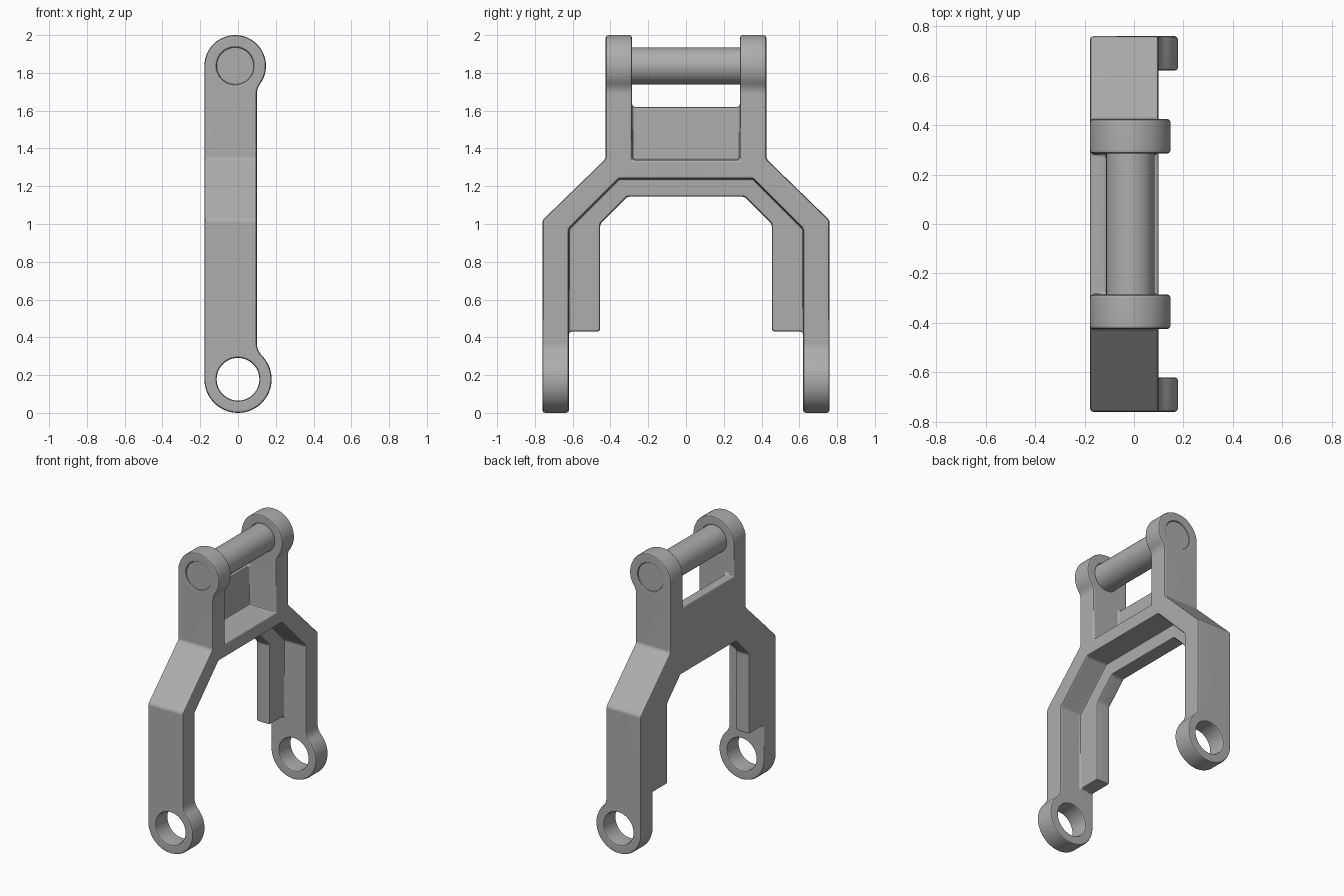
import bpy, bmesh
from math import pi, atan2, sqrt, sin, cos, radians

cube = bpy.data.objects.get("Cube")
if cube:
    bpy.data.objects.remove(cube, do_unlink=True)

metal = bpy.data.materials.new("satin_grey")
metal.use_nodes = True
grey = (0.42, 0.42, 0.42, 1)
metal.diffuse_color = grey
metal.node_tree.nodes["Principled BSDF"].inputs["Base Color"].default_value = grey

BACK, FACE = -0.178, 0.10          # rear and front planes of the bars
LOW = (0.0, 0.178, 0.178)          # lower eye: x, z, radius
TOP = (-0.015, 1.837, 0.163)       # upper eye
FILLET = 0.09


def prism(name, pts, axis, lo, hi):
    """Extrude an (x, z) profile along y or a (y, z) profile along x."""
    place = (lambda p, d: (p[0], d, p[1])) if axis == "y" else (lambda p, d: (d, p[0], p[1]))
    bm = bmesh.new()
    ends = [[bm.verts.new(place(p, d)) for p in pts] for d in (lo, hi)]
    for loop in ends:
        bm.faces.new(loop)
    for i in range(len(pts)):
        j = (i + 1) % len(pts)
        bm.faces.new((ends[0][i], ends[0][j], ends[1][j], ends[1][i]))
    bmesh.ops.recalc_face_normals(bm, faces=bm.faces[:])
    mesh = bpy.data.meshes.new(name)
    bm.to_mesh(mesh)
    bm.free()
    mesh.materials.append(metal)
    obj = bpy.data.objects.new(name, mesh)
    bpy.context.scene.collection.objects.link(obj)
    return obj


def activate(obj):
    bpy.ops.object.select_all(action="DESELECT")
    obj.select_set(True)
    bpy.context.view_layer.objects.active = obj


def combine(obj, tool, operation):
    mod = obj.modifiers.new("cut", "BOOLEAN")
    mod.operation, mod.object, mod.solver = operation, tool, "EXACT"
    activate(obj)
    bpy.ops.object.modifier_apply(modifier=mod.name)
    bpy.data.objects.remove(tool, do_unlink=True)


def arc(cx, cz, r, a0, a1, n):
    return [(cx + r * cos(a0 + (a1 - a0) * i / n), cz + r * sin(a0 + (a1 - a0) * i / n))
            for i in range(n + 1)]


def circle(eye, r):
    return arc(eye[0], eye[1], r, 0, 2 * pi, 64)[:-1]


def mirrored(half):
    return half + [(-y, z) for y, z in reversed(half)]


def blend(eye):
    """Height and angle of the fillet between an eye and the straight bar."""
    dx = FACE + FILLET - eye[0]
    dz = sqrt((eye[2] + FILLET) ** 2 - dx * dx)
    return dz, atan2(dz, dx)


# Side profile: two round eyes joined by a straight bar
dz, a = blend(LOW)
dt, b = blend(TOP)
side = (arc(*LOW, pi, 2 * pi + a, 44)
        + arc(FACE + FILLET, LOW[1] + dz, FILLET, a + pi, pi, 8)[1:]
        + arc(FACE + FILLET, TOP[1] - dt, FILLET, pi, pi - b, 8)
        + arc(*TOP, -b, pi, 44)[1:])
frame = prism("fork_frame", side, "y", -1, 1)

# Stepped outer outline
outline = mirrored([(0.425, 2.2), (0.425, 1.345), (0.76, 1.02), (0.76, -0.2)])
combine(frame, prism("outline", outline, "x", -1, 1), "INTERSECT")

# Wide arch in front, leaving a thin flange at the rear down to its lower end
arch = prism("arch_cut", mirrored([(0.62, -0.3), (0.62, 0.975), (0.355, 1.24)]), "x", -0.9, 0.9)
step = [(-0.07, 2), (0.6, 2), (0.6, -0.2), (-0.6, -0.2), (-0.6, 0.43), (-0.07, 0.43)]
combine(arch, prism("arch_step", step, "y", -1, 1), "INTERSECT")
combine(frame, arch, "DIFFERENCE")

# Narrow arch through the flange
inner = mirrored([(0.455, -0.3), (0.455, 1.0), (0.31, 1.145)])
combine(frame, prism("flange_cut", inner, "x", -1, 1), "DIFFERENCE")

# Window between the cheeks with a thin rear panel
window = [(-0.11, 1.34), (0.6, 1.34), (0.6, 2.3), (-0.6, 2.3), (-0.6, 1.62), (-0.11, 1.62)]
combine(frame, prism("window_cut", window, "y", -0.285, 0.285), "DIFFERENCE")

# Bores in the eyes
for eye, radius in ((LOW, 0.113), (TOP, 0.097)):
    combine(frame, prism("bore", circle(eye, radius), "y", -1, 1), "DIFFERENCE")

# Softened edges
bevel = frame.modifiers.new("soft_edges", "BEVEL")
bevel.width, bevel.segments = 0.014, 2
bevel.limit_method, bevel.angle_limit = "ANGLE", radians(30)
bevel.use_clamp_overlap = False
activate(frame)
bpy.ops.object.modifier_apply(modifier=bevel.name)

# Cross pin
pin = prism("cross_pin", circle(TOP, 0.0975), "y", -0.415, 0.415)

for obj in (frame, pin):
    activate(obj)
    bpy.ops.object.shade_smooth_by_angle(angle=radians(35))
    normals = obj.modifiers.new("even_normals", "WEIGHTED_NORMAL")
    normals.keep_sharp = True
